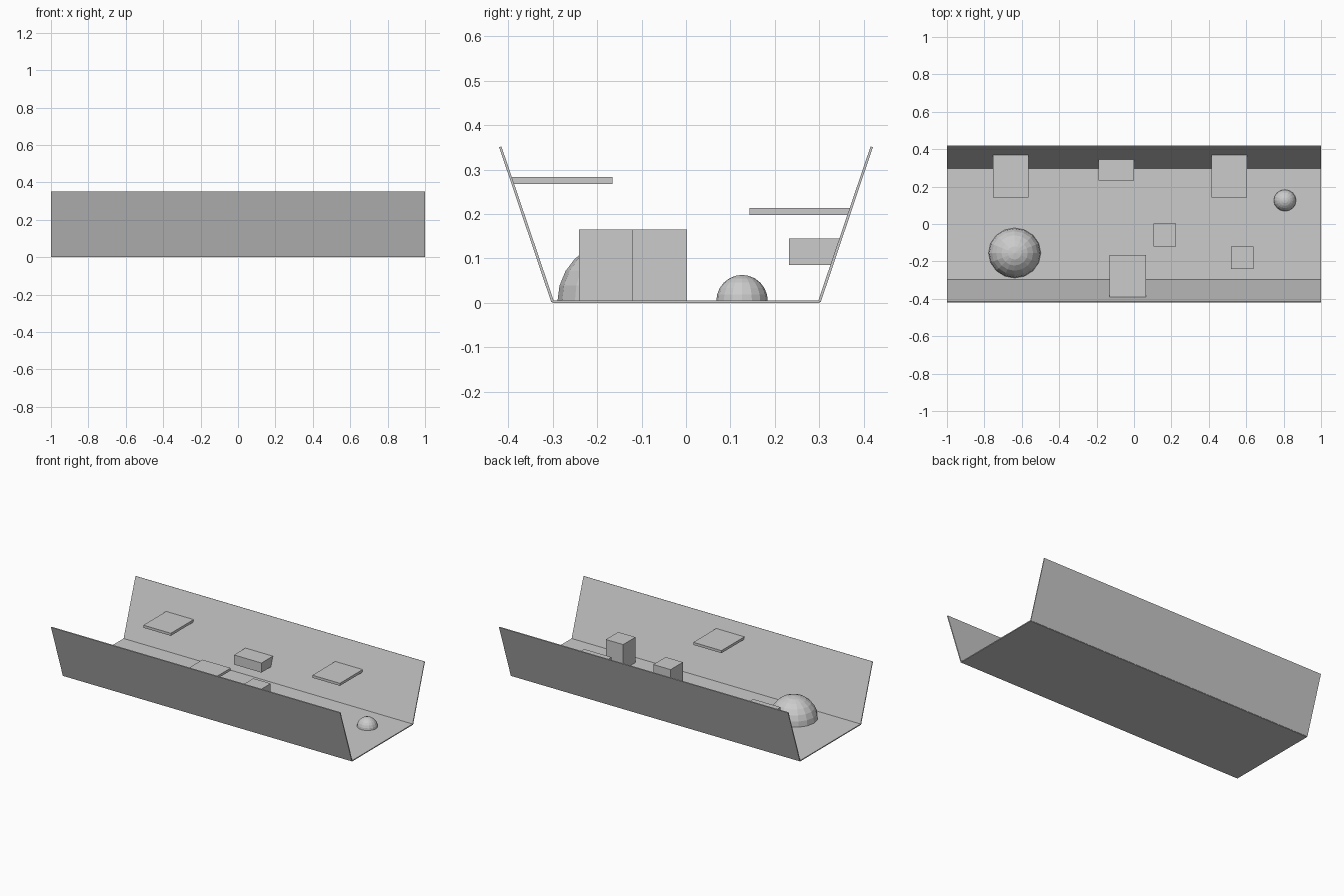
import bpy, bmesh

if "Cube" in bpy.data.objects:
    bpy.data.objects.remove(bpy.data.objects["Cube"])

def prism(name, profile, x0, x1):
    """Extrude a closed (y, z) profile along x."""
    bm = bmesh.new()
    face = bm.faces.new([bm.verts.new((x0, y, z)) for y, z in profile])
    out = bmesh.ops.extrude_face_region(bm, geom=[face])
    new = [v for v in out["geom"] if isinstance(v, bmesh.types.BMVert)]
    bmesh.ops.translate(bm, verts=new, vec=(x1 - x0, 0, 0))
    bmesh.ops.recalc_face_normals(bm, faces=bm.faces)
    return finish(name, bm)

def finish(name, bm):
    me = bpy.data.meshes.new(name)
    bm.to_mesh(me)
    bm.free()
    ob = bpy.data.objects.new(name, me)
    bpy.context.collection.objects.link(ob)
    return ob

def wall_y(z):
    return 0.298 + 0.12 * z / 0.352

def wall_block(name, side, x0, x1, y_in, z0, z1):
    """Block whose outer end follows the sloping wall."""
    pts = [(y_in, z0), (wall_y(z0), z0), (wall_y(z1), z1), (y_in, z1)]
    return prism(name, [(side * y, z) for y, z in pts], x0, x1)

def dome(name, x, y, rx, ry, h):
    """Half sphere resting on the floor."""
    bm = bmesh.new()
    bmesh.ops.create_uvsphere(bm, u_segments=16, v_segments=12, radius=1)
    cut = bmesh.ops.bisect_plane(
        bm, geom=bm.verts[:] + bm.edges[:] + bm.faces[:],
        plane_co=(0, 0, 0), plane_no=(0, 0, 1), clear_inner=True)
    bmesh.ops.holes_fill(bm, edges=[e for e in bm.edges if e.is_boundary])
    bmesh.ops.scale(bm, vec=(rx, ry, h), verts=bm.verts)
    bmesh.ops.translate(bm, vec=(x, y, 0.004), verts=bm.verts)
    bmesh.ops.recalc_face_normals(bm, faces=bm.faces)
    return finish(name, bm)

# Trough: floor and two leaning walls
prism("floor", [(-0.3, 0), (0.3, 0), (0.3, 0.006), (-0.3, 0.006)], -1, 1)
for name, s in (("front_wall", -1), ("back_wall", 1)):
    prism(name, [(s * y, z) for y, z in
                 ((0.297, 0.004), (0.303, 0.002), (0.42, 0.35), (0.415, 0.352))], -1, 1)

# Ledges and block on the walls
wall_block("back_ledge_left", 1, -0.755, -0.565, 0.143, 0.198, 0.214)
wall_block("back_ledge_right", 1, 0.415, 0.605, 0.143, 0.198, 0.214)
wall_block("back_block", 1, -0.19, 0.0, 0.232, 0.085, 0.145)
wall_block("front_ledge", -1, -0.13, 0.065, 0.165, 0.267, 0.283)

# Boxes on the floor
for name, x, y in (("box_middle", 0.165, -0.059), ("box_right", 0.578, -0.18)):
    a, b = y - 0.061, y + 0.061
    prism(name, [(a, 0.004), (b, 0.004), (b, 0.165), (a, 0.165)], x - 0.06, x + 0.06)

# Rounded mounds on the floor
dome("large_mound", -0.638, -0.155, 0.14, 0.134, 0.135)
dome("small_mound", 0.807, 0.126, 0.06, 0.058, 0.059)
